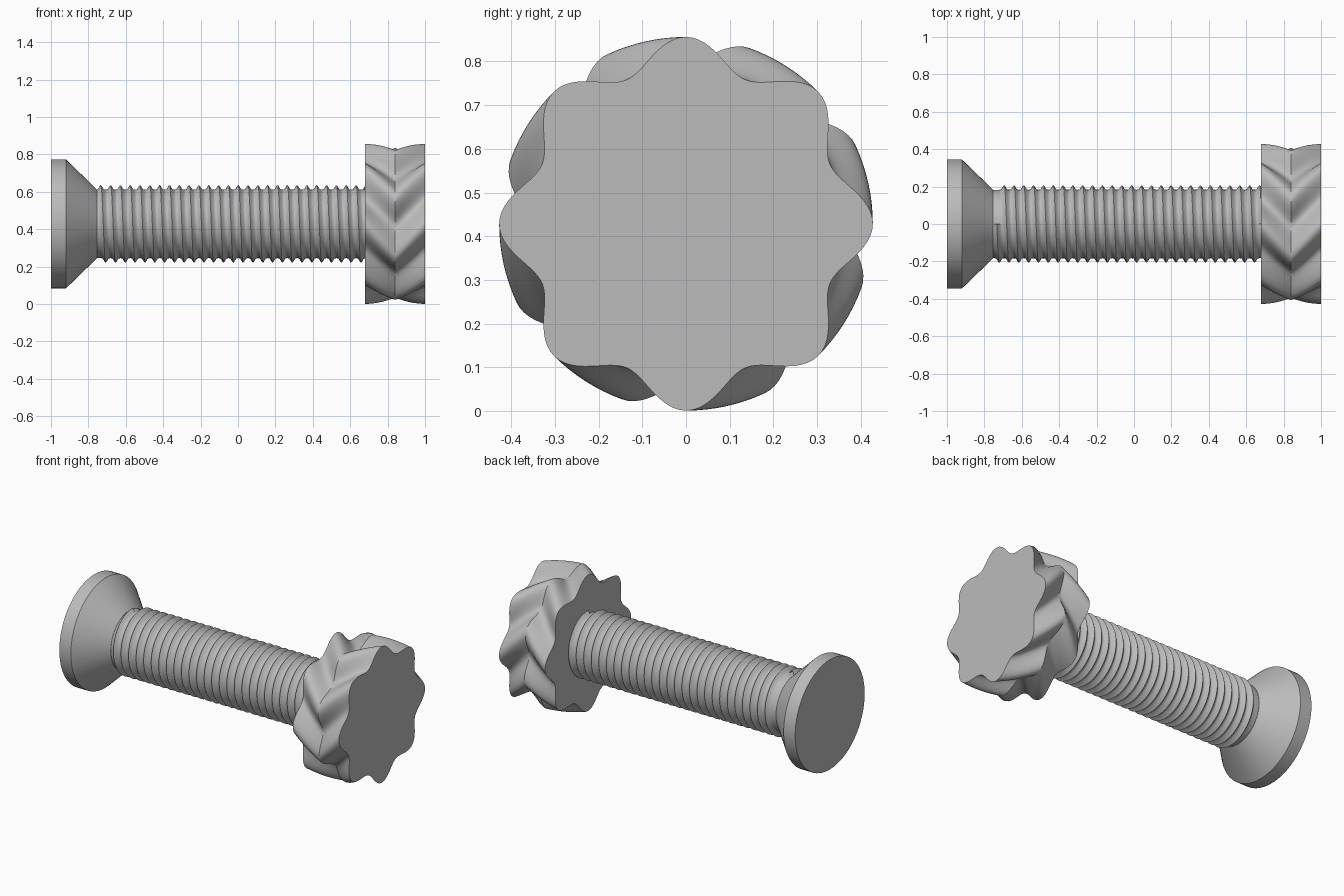
import bpy, bmesh
from math import cos, sin, pi, radians

cube = bpy.data.objects.get("Cube")
if cube:
    bpy.data.objects.remove(cube, do_unlink=True)

AXIS_Z = 0.4285

steel = bpy.data.materials.new("grey steel")
steel.use_nodes = True
GREY = (0.5, 0.5, 0.5, 1)
steel.diffuse_color = GREY
steel.node_tree.nodes["Principled BSDF"].inputs["Base Color"].default_value = GREY


def finish(name, bm, angle=30):
    """Turn a bmesh into a smooth object lying on the screw axis."""
    mesh = bpy.data.meshes.new(name)
    bm.to_mesh(mesh)
    bm.free()
    obj = bpy.data.objects.new(name, mesh)
    obj.location.z = AXIS_Z
    mesh.materials.append(steel)
    bpy.context.collection.objects.link(obj)
    bpy.ops.object.select_all(action='DESELECT')
    obj.select_set(True)
    bpy.context.view_layer.objects.active = obj
    return obj


def skin(rings):
    """Bridge closed rings along x and cap both ends."""
    bm = bmesh.new()
    loops = [[bm.verts.new(p) for p in ring] for ring in rings]
    n = len(loops[0])
    for a, b in zip(loops, loops[1:]):
        for i in range(n):
            j = (i + 1) % n
            bm.faces.new((a[i], a[j], b[j], b[i]))
    bm.faces.new(loops[0])
    bm.faces.new(loops[-1])
    bmesh.ops.recalc_face_normals(bm, faces=bm.faces)
    return bm


def ring(x, radius, count, lobes=0, depth=0, twist=0):
    points = []
    for i in range(count):
        t = 2 * pi * i / count
        r = radius + depth * cos(lobes * t)
        points.append((x, r * cos(t + twist), r * sin(t + twist)))
    return points


# Countersunk head and plain core
finish("countersunk_head", skin([ring(-1, 0.345, 64), ring(-0.92, 0.345, 64),
                                 ring(-0.755, 0.185, 64)]))
bpy.ops.object.shade_smooth_by_angle(angle=radians(30))
finish("shank_core", skin([ring(-0.77, 0.183, 64), ring(0.69, 0.183, 64)]))
bpy.ops.object.shade_smooth_by_angle(angle=radians(30))

# Helical thread: one tooth profile swept around the axis
PITCH = 0.0525
profile = [(0, 0.183), (0.2, 0.185), (0.42, 0.204), (0.5, 0.207),
           (0.58, 0.204), (0.8, 0.185), (1, 0.183)]
bm = bmesh.new()
tooth = [bm.verts.new((-0.76 + u * PITCH, 0, r)) for u, r in profile]
for a, b in zip(tooth, tooth[1:]):
    bm.edges.new((a, b))
thread = finish("screw_thread", bm)
screw = thread.modifiers.new("Helix", 'SCREW')
screw.axis = 'X'
screw.steps = screw.render_steps = 48
screw.screw_offset = PITCH
screw.iterations = 27
screw.use_merge_vertices = True
screw.merge_threshold = 0.0001
screw.use_normal_calculate = True
bpy.ops.object.modifier_apply(modifier="Helix")
bpy.ops.object.shade_smooth_by_angle(angle=radians(50))

# Lobed grip: the lobes twist to the middle and back, forming chevrons
STEPS = 16
rings = []
for k in range(STEPS + 1):
    f = k / STEPS
    twist = radians(25) * (1 - abs(2 * f - 1))
    rings.append(ring(0.68 + 0.32 * f, 0.392, 192, 8, 0.0355, twist))
finish("lobed_grip", skin(rings))
bpy.ops.object.shade_smooth_by_angle(angle=radians(18))
